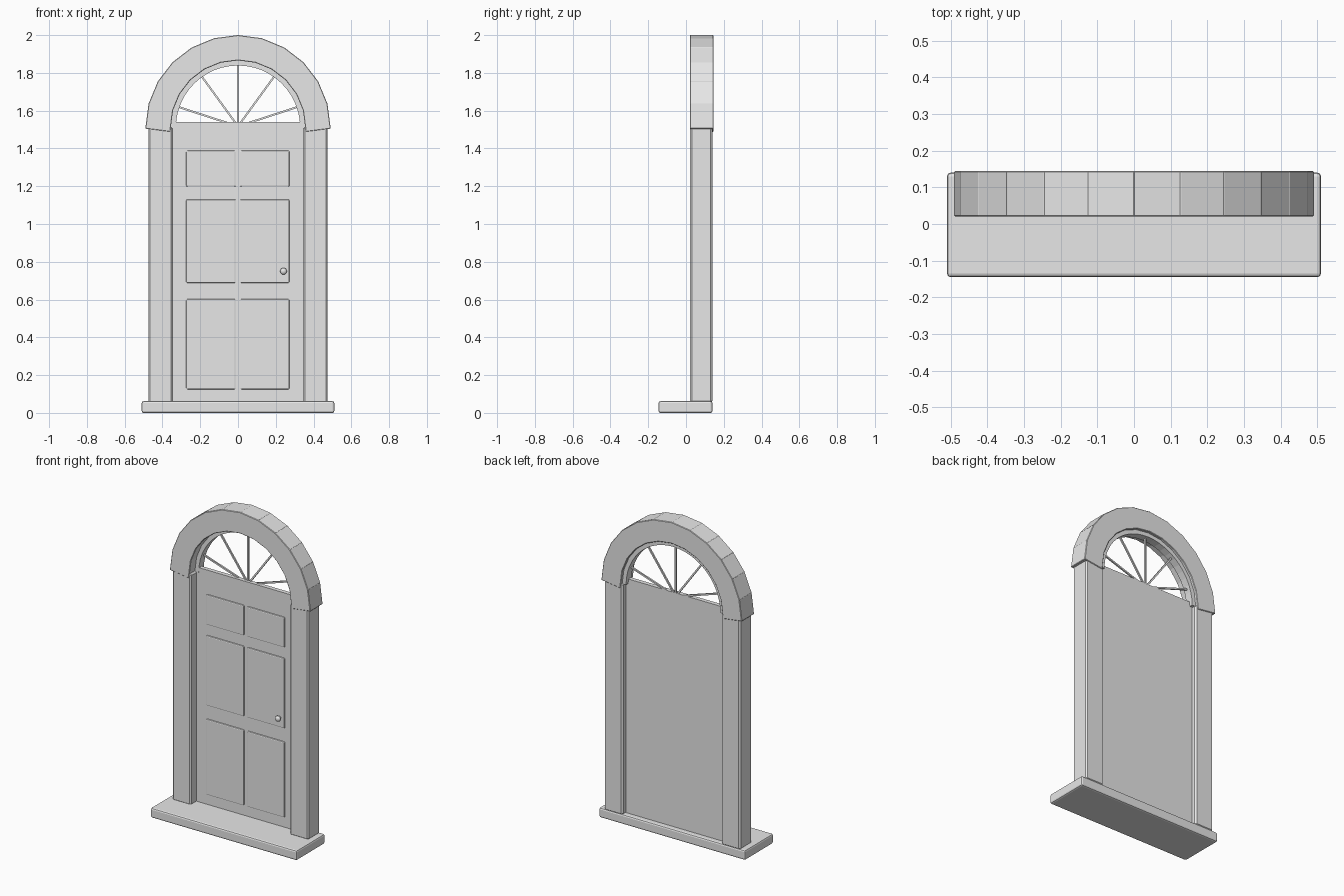
import bpy, bmesh, math
from mathutils import Matrix, Vector

if "Cube" in bpy.data.objects:
    bpy.data.objects.remove(bpy.data.objects["Cube"])

stone_mat = bpy.data.materials.new("light_grey")
stone_mat.diffuse_color = (0.8, 0.8, 0.8, 1)
stone_mat.use_nodes = True
stone_mat.node_tree.nodes["Principled BSDF"].inputs["Base Color"].default_value = stone_mat.diffuse_color


def finish(name, bm, smooth=False):
    bmesh.ops.recalc_face_normals(bm, faces=bm.faces)
    me = bpy.data.meshes.new(name)
    bm.to_mesh(me)
    bm.free()
    me.materials.append(stone_mat)
    for p in me.polygons:
        p.use_smooth = smooth
    ob = bpy.data.objects.new(name, me)
    bpy.context.collection.objects.link(ob)
    return ob


def box(name, x, y, z, bevel=0.0, segs=1, matrix=None):
    """Bevelled box from (min, max) pairs, optionally moved by a matrix."""
    bm = bmesh.new()
    bmesh.ops.create_cube(bm, size=1)
    for v in bm.verts:
        v.co = Vector(r[0] + (c + 0.5) * (r[1] - r[0]) for r, c in zip((x, y, z), v.co))
    if bevel:
        bmesh.ops.bevel(bm, geom=bm.edges[:], offset=bevel, segments=segs,
                        profile=0.5, affect='EDGES')
    if matrix:
        bmesh.ops.transform(bm, matrix=matrix, verts=bm.verts)
    return finish(name, bm)


# door step
box("door_step", (-0.51, 0.51), (-0.145, 0.14), (0, 0.062), 0.01, 2)

# side posts
for side, s in (("left", -1), ("right", 1)):
    xs = sorted((s * 0.345, s * 0.475))
    box(side + "_post", xs, (0.022, 0.14), (0.055, 1.515), 0.009)

# arch of twelve overlapping blocks
ARCH_Z = 1.51
for i in range(12):
    turn = math.radians(-82.5 + 15 * i)
    m = Matrix.Translation((0, 0, ARCH_Z)) @ Matrix.Rotation(turn, 4, 'Y')
    box("arch_stone", (-0.069, 0.069), (0.02, 0.145), (0.353, 0.486), 0.003, 1, m)

# door slab with raised panels
box("door", (-0.35, 0.35), (0.08, 0.107), (0.055, 1.54))
for z in ((0.125, 0.602), (0.688, 1.13), (1.198, 1.388)):
    for x in ((-0.274, -0.012), (0.012, 0.272)):
        box("door_panel", x, (0.072, 0.09), z, 0.006, 2)

# door knob and its stem
to_front = Matrix.Rotation(math.radians(90), 4, 'X')
bm = bmesh.new()
bmesh.ops.create_uvsphere(bm, u_segments=16, v_segments=8, radius=0.018,
                          matrix=Matrix.Translation((0.241, 0.052, 0.75)) @ to_front
                          @ Matrix.Diagonal((1, 1, 0.7, 1)))
bmesh.ops.create_cone(bm, cap_ends=True, segments=12, radius1=0.009, radius2=0.009,
                      depth=0.03, matrix=Matrix.Translation((0.241, 0.065, 0.75)) @ to_front)
finish("door_knob", bm, True)

# half-round fanlight frame
bm = bmesh.new()
rings = []
N = 24
for i in range(N + 1):
    a = math.pi * i / N
    rings.append([bm.verts.new((r * math.cos(a), y, ARCH_Z + r * math.sin(a)))
                  for r, y in ((0.329, 0.078), (0.36, 0.078), (0.36, 0.128), (0.329, 0.128))])
for a, b in zip(rings, rings[1:]):
    for k in range(4):
        bm.faces.new((a[k], a[(k + 1) % 4], b[(k + 1) % 4], b[k]))
bm.faces.new(rings[0])
bm.faces.new(rings[-1])
finish("fanlight_frame", bm)

# fanlight glazing bars
for deg in (-72, -36, 0, 36, 72):
    m = Matrix.Translation((0, 0, 1.517)) @ Matrix.Rotation(math.radians(deg), 4, 'Y')
    box("fanlight_bar", (-0.005, 0.005), (0.097, 0.107), (0, 0.325), 0, 1, m)
